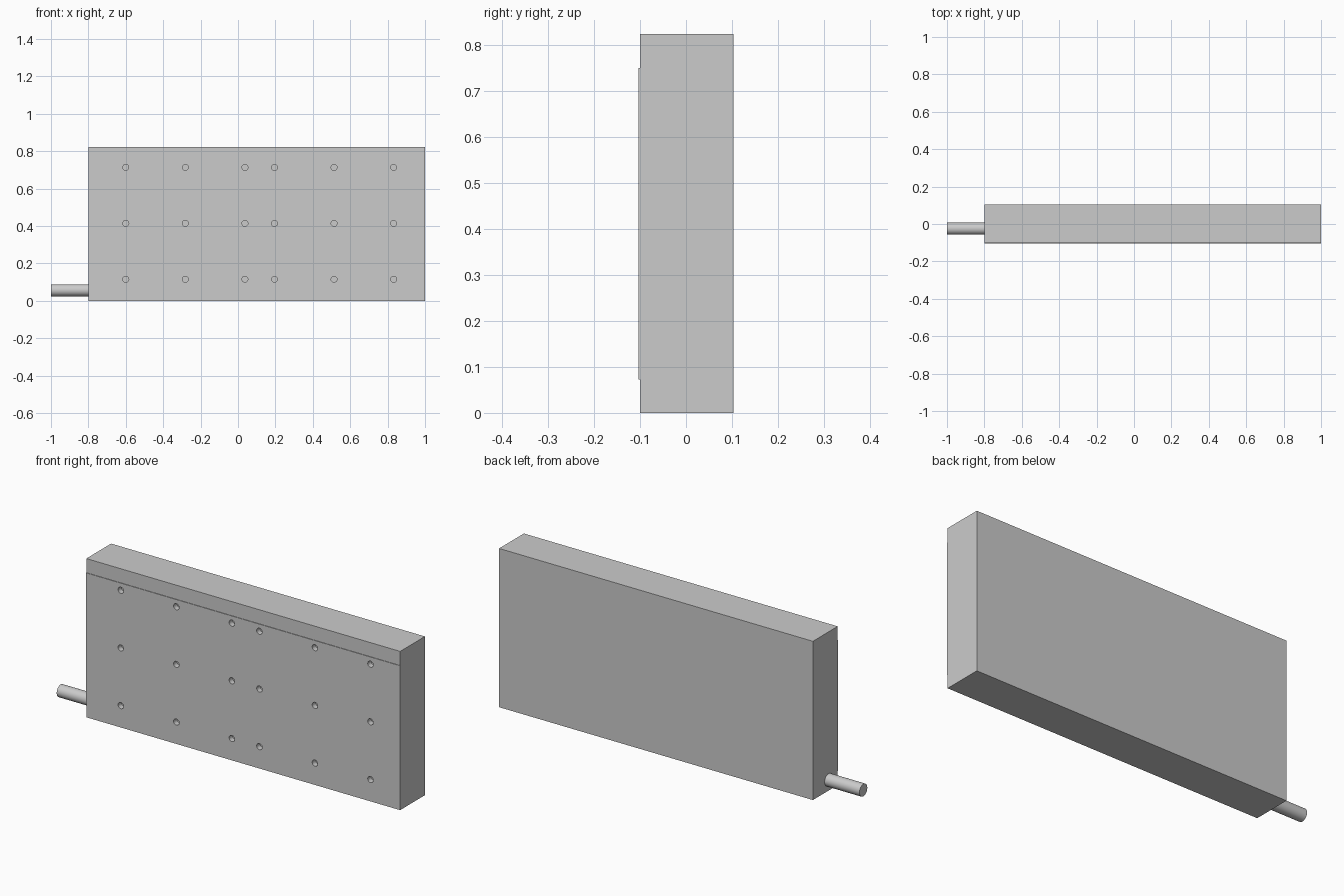
import bpy, bmesh, math
from mathutils import Matrix, Vector

if "Cube" in bpy.data.objects:
    bpy.data.objects.remove(bpy.data.objects["Cube"])


def make_object(name, bm):
    mesh = bpy.data.meshes.new(name)
    bm.to_mesh(mesh)
    bm.free()
    ob = bpy.data.objects.new(name, mesh)
    bpy.context.collection.objects.link(ob)
    return ob


def box(name, lo, hi):
    lo, hi = Vector(lo), Vector(hi)
    bm = bmesh.new()
    m = Matrix.Translation((lo + hi) / 2) @ Matrix.Diagonal((*(hi - lo), 1))
    bmesh.ops.create_cube(bm, size=1, matrix=m)
    return make_object(name, bm)


def add_cylinder(bm, centre, radius, length, axis, sides):
    rot = Matrix.Rotation(math.pi / 2, 4, axis)
    bmesh.ops.create_cone(bm, cap_ends=True, segments=sides, radius1=radius,
                          radius2=radius, depth=length,
                          matrix=Matrix.Translation(centre) @ rot)


def smooth(ob):
    bpy.ops.object.select_all(action='DESELECT')
    ob.select_set(True)
    bpy.context.view_layer.objects.active = ob
    bpy.ops.object.shade_smooth_by_angle(angle=math.radians(30))


# Main slab and the thin raised panel on its front
body = box("body", (-0.8, -0.1, 0), (1.0, 0.103, 0.823))
panel = box("front_panel", (-0.8, -0.103, 0.073), (1.0, -0.099, 0.75))

# Grid of blind holes: two groups of three columns, three rows
bm = bmesh.new()
for x0 in (-0.60, 0.195):
    for i in range(3):
        for z in (0.115, 0.414, 0.713):
            add_cylinder(bm, (x0 + 0.3185 * i, -0.1, z), 0.016, 0.05, 'X', 24)
cutter = make_object("hole_cutter", bm)
cutter.hide_render = True
cutter.display_type = 'WIRE'
for ob in (body, panel):
    mod = ob.modifiers.new("holes", 'BOOLEAN')
    mod.operation = 'DIFFERENCE'
    mod.solver = 'EXACT'
    mod.object = cutter
    bpy.context.view_layer.objects.active = ob
    bpy.ops.object.modifier_apply(modifier=mod.name)
bpy.data.objects.remove(cutter)
smooth(body)

# Pipe stub leaving the left end near the bottom
bm = bmesh.new()
add_cylinder(bm, (-0.895, -0.025, 0.056), 0.032, 0.21, 'Y', 48)
smooth(make_object("pipe", bm))
